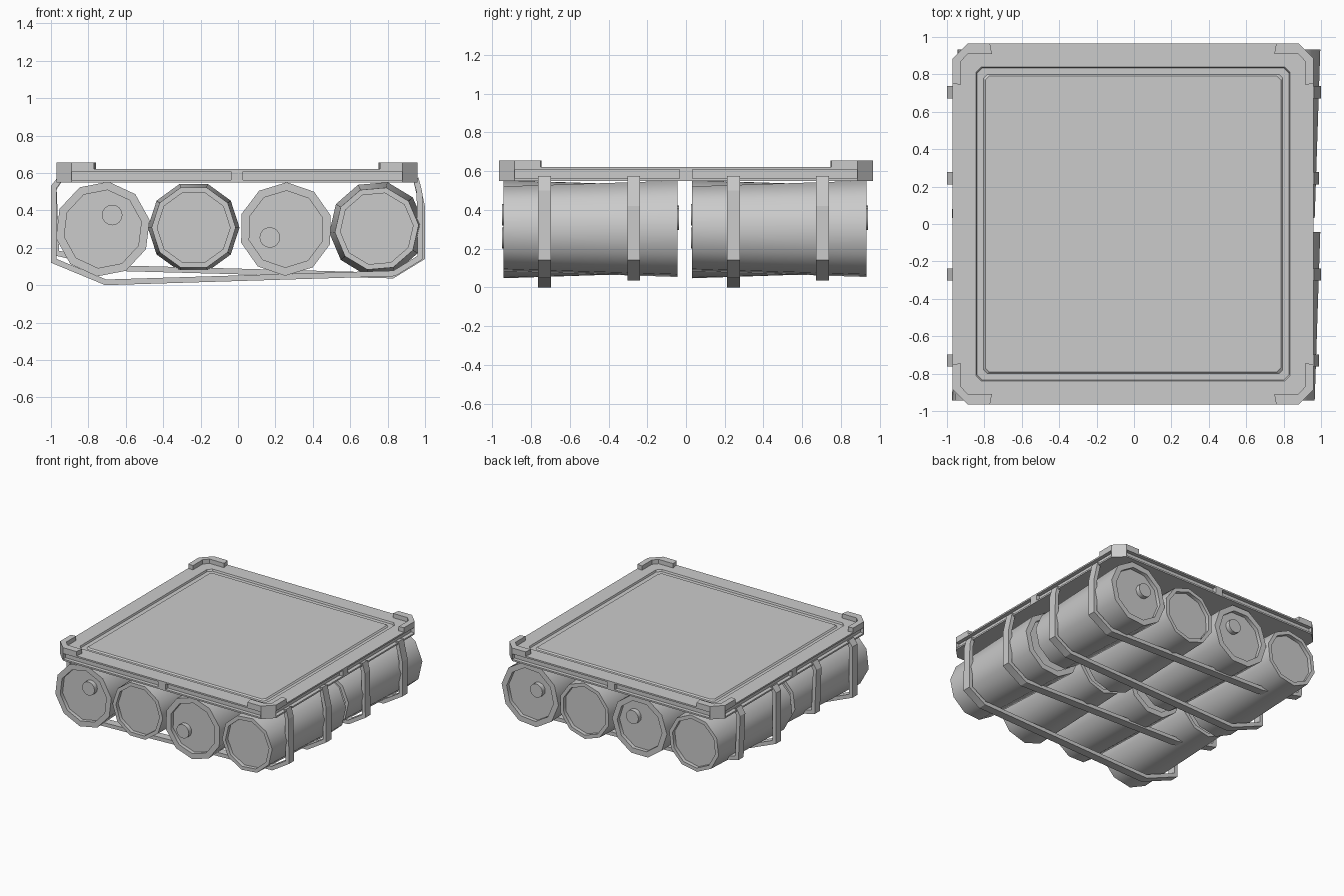
import bpy, bmesh
from math import sin, cos, pi, radians

if "Cube" in bpy.data.objects:
    bpy.data.objects.remove(bpy.data.objects["Cube"])

CX = -0.005   # deck centre in x


def make(name, bm, smooth=None):
    bmesh.ops.recalc_face_normals(bm, faces=bm.faces)
    me = bpy.data.meshes.new(name)
    bm.to_mesh(me)
    bm.free()
    ob = bpy.data.objects.new(name, me)
    bpy.context.collection.objects.link(ob)
    if smooth:
        bpy.ops.object.select_all(action='DESELECT')
        ob.select_set(True)
        bpy.context.view_layer.objects.active = ob
        bpy.ops.object.shade_smooth_by_angle(angle=radians(smooth))
    return ob


def loft(bm, rings):
    """Bridge closed rings of equal length and cap both ends."""
    loops = [[bm.verts.new(p) for p in r] for r in rings]
    n = len(loops[0])
    for a, b in zip(loops, loops[1:]):
        for i in range(n):
            j = (i + 1) % n
            bm.faces.new((a[i], a[j], b[j], b[i]))
    bm.faces.new(loops[0])
    bm.faces.new(loops[-1])


def octagon(h, c, z):
    q = [(h, h - c), (h - c, h), (c - h, h), (-h, h - c),
         (-h, c - h), (c - h, -h), (h - c, -h), (h, c - h)]
    return [(CX + x, y, z) for x, y in q]


# Deck slab with a stepped central panel
bm = bmesh.new()
loft(bm, [octagon(0.965, 0.08, 0.55), octagon(0.965, 0.08, 0.62),
          octagon(0.84, 0.03, 0.62), octagon(0.835, 0.03, 0.606),
          octagon(0.80, 0.02, 0.606), octagon(0.79, 0.02, 0.616)])
deck = make("deck", bm)

# Cutter for the two long recesses in each deck side
bm = bmesh.new()
for along in (-0.458, 0.458):
    for side in (-0.965, 0.965):
        for swap in (0, 1):
            c, s = (along, side), (0.85, 0.06)
            if swap:
                c, s = c[::-1], s[::-1]
            r = bmesh.ops.create_cube(bm, size=1)
            bmesh.ops.scale(bm, verts=r["verts"], vec=(s[0], s[1], 0.045))
            bmesh.ops.translate(bm, verts=r["verts"], vec=(CX + c[0], c[1], 0.585))
cutter = make("recess_cutter", bm)
cutter.hide_render = True
cutter.hide_viewport = True
mod = deck.modifiers.new("side_recesses", 'BOOLEAN')
mod.operation = 'DIFFERENCE'
mod.solver = 'EXACT'
mod.object = cutter

# Raised L-shaped corner guards
guard = [(0.965, 0.75), (0.965, 0.885), (0.885, 0.965), (0.765, 0.965),
         (0.755, 0.908), (0.885, 0.908), (0.92, 0.87), (0.92, 0.745)]
for sx in (-1, 1):
    for sy in (-1, 1):
        bm = bmesh.new()
        loft(bm, [[(CX + sx * x, sy * y, z) for x, y in guard] for z in (0.612, 0.655)])
        make("corner_guard", bm)


# Tapered ten-sided barrels, alternate ones turned end for end
def barrel(x, z, y0, y1, r_big, r_small, phase, bung):
    rings = [(r_big - 0.045, y0 + 0.03), (r_big - 0.045, y0), (r_big, y0),
             (r_small, y1), (r_small - 0.03, y1), (r_small - 0.03, y1 - abs(y1 - y0) * 0.03)]
    d = 1 if y1 > y0 else -1
    rings[0] = (rings[0][0], y0 + 0.03 * d)
    rings[-1] = (rings[-1][0], y1 - 0.03 * d)
    bm = bmesh.new()
    ang = [radians(phase) + 2 * pi * i / 10 for i in range(10)]
    loft(bm, [[(x + r * cos(a), y, z + r * sin(a)) for a in ang] for r, y in rings])
    make("barrel", bm, 40)
    # Bung in the wide end
    bm = bmesh.new()
    ang = [2 * pi * i / 16 for i in range(16)]
    loft(bm, [[(x + bung[0] + 0.055 * cos(a), y, z + bung[1] + 0.055 * sin(a)) for a in ang]
              for y in (y0 + 0.035 * d, y0 - 0.007 * d)])
    make("bung", bm, 40)


for front, back in ((-0.943, -0.043), (0.032, 0.932)):
    barrel(-0.723, 0.30, front, back, 0.255, 0.225, 11, (0.05, 0.075))
    barrel(-0.237, 0.308, back, front, 0.245, 0.225, 0, (0.06, 0.06))
    barrel(0.256, 0.30, front, back, 0.25, 0.225, 17, (-0.086, -0.045))
    barrel(0.742, 0.302, back, front, 0.255, 0.225, 5, (-0.06, 0.05))

# Straps slung under the barrels
strap_a = [(-0.965, 0.575), (-1.0, 0.53), (-1.0, 0.12), (-0.71, 0.0),
           (0.84, 0.048), (0.99, 0.14), (0.985, 0.50), (0.965, 0.575)]
strap_b = [(-0.965, 0.575), (-1.0, 0.52), (-0.985, 0.16), (-0.62, 0.075),
           (0.83, 0.036), (1.0, 0.14), (1.0, 0.42), (0.965, 0.575)]
for y, path in ((-0.73, strap_a), (-0.27, strap_b), (0.245, strap_a), (0.704, strap_b)):
    bm = bmesh.new()
    lo = [bm.verts.new((x, y - 0.033, z)) for x, z in path]
    hi = [bm.verts.new((x, y + 0.033, z)) for x, z in path]
    for i in range(len(path) - 1):
        bm.faces.new((lo[i], hi[i], hi[i + 1], lo[i + 1]))
    me = bpy.data.meshes.new("strap")
    bm.to_mesh(me)
    bm.free()
    strap = bpy.data.objects.new("strap", me)
    bpy.context.collection.objects.link(strap)
    sol = strap.modifiers.new("thickness", 'SOLIDIFY')
    sol.thickness = 0.03
    sol.offset = -1
    sol.use_even_offset = True
